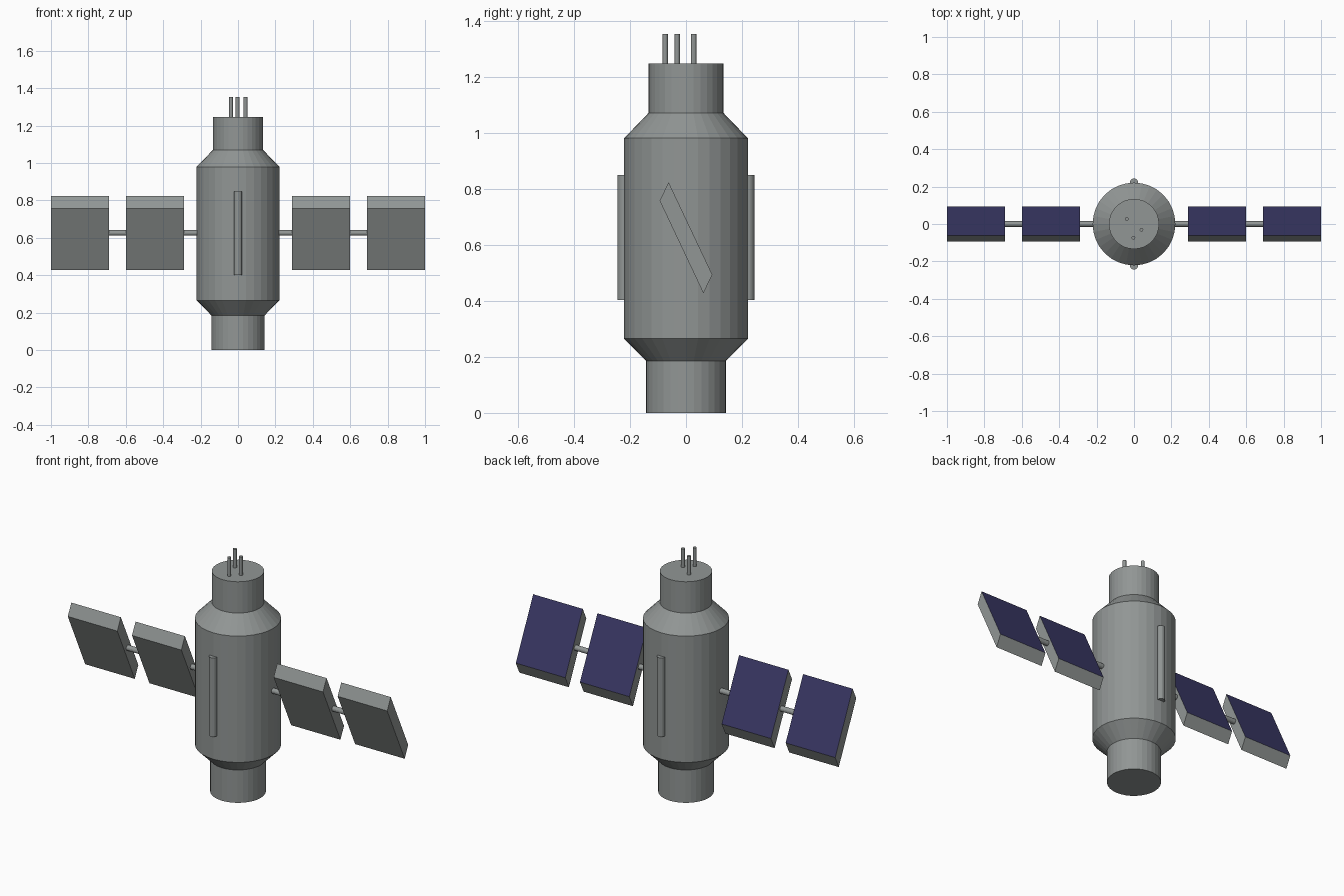
import bpy, bmesh, math
from mathutils import Vector

if "Cube" in bpy.data.objects:
    bpy.data.objects.remove(bpy.data.objects["Cube"])


def material(name, rgb):
    m = bpy.data.materials.new(name)
    m.diffuse_color = (*rgb, 1)
    m.use_nodes = True
    m.node_tree.nodes["Principled BSDF"].inputs["Base Color"].default_value = m.diffuse_color
    return m


GREY = material("hull grey", (0.285, 0.305, 0.30))
BLUE = material("solar cell blue", (0.042, 0.039, 0.130))


def finish(bm, name, mats):
    bmesh.ops.recalc_face_normals(bm, faces=bm.faces[:])
    me = bpy.data.meshes.new(name)
    bm.to_mesh(me)
    bm.free()
    for m in mats:
        me.materials.append(m)
    ob = bpy.data.objects.new(name, me)
    bpy.context.collection.objects.link(ob)
    return ob


def lathe(name, profile, sides, loc=(0, 0, 0), rot=(0, 0, 0)):
    """Capped turned solid from (radius, z) pairs."""
    bm = bmesh.new()
    rings = [[bm.verts.new((r * math.cos(2 * math.pi * i / sides),
                            r * math.sin(2 * math.pi * i / sides), z))
              for i in range(sides)] for r, z in profile]
    for a, b in zip(rings, rings[1:]):
        for i in range(sides):
            j = (i + 1) % sides
            bm.faces.new((a[i], a[j], b[j], b[i]))
    bm.faces.new(rings[0][::-1])
    bm.faces.new(rings[-1])
    ob = finish(bm, name, [GREY])
    ob.location, ob.rotation_euler = loc, rot
    return ob


# Main hull
lathe("hull", [(0.143, 0), (0.143, 0.186), (0.221, 0.265), (0.221, 0.98),
               (0.134, 1.07), (0.134, 1.247)], 32)

# Antennas on the top deck
for i, (x, y) in enumerate([(-0.038, 0.027), (0.04, -0.031), (-0.003, -0.074)]):
    lathe(f"antenna_{i + 1}", [(0.01, 1.23), (0.01, 1.352)], 12, (x, y, 0))

# Long rails on the front and back of the hull
for name, s in (("front_rail", -1), ("back_rail", 1)):
    lathe(name, [(0.022, 0.402), (0.022, 0.848)], 16, (0, s * 0.222, 0))

# Solar array arms and tilted, slanted panels with blue cells behind
SECTION = [(-0.062, 0.823), (-0.094, 0.757), (0.062, 0.427), (0.094, 0.493)]
for side, s in (("right", 1), ("left", -1)):
    lathe(f"{side}_arm", [(0.015, 0.19), (0.015, 0.72)], 16,
          (0, 0, 0.627), (0, s * math.pi / 2, 0))
    for part, x0, x1 in (("inner", 0.289, 0.598), ("outer", 0.69, 1.0)):
        bm = bmesh.new()
        a = [bm.verts.new((s * x0, y, z)) for y, z in SECTION]
        b = [bm.verts.new((s * x1, y, z)) for y, z in SECTION]
        for i in range(4):
            j = (i + 1) % 4
            bm.faces.new((a[i], a[j], b[j], b[i]))
        bm.faces.new(a[::-1])
        bm.faces.new(b)
        bmesh.ops.recalc_face_normals(bm, faces=bm.faces[:])
        for f in bm.faces:
            if f.normal.y > 0.5 and f.normal.z > 0:
                f.material_index = 1
        finish(bm, f"{side}_{part}_solar_panel", [GREY, BLUE])
